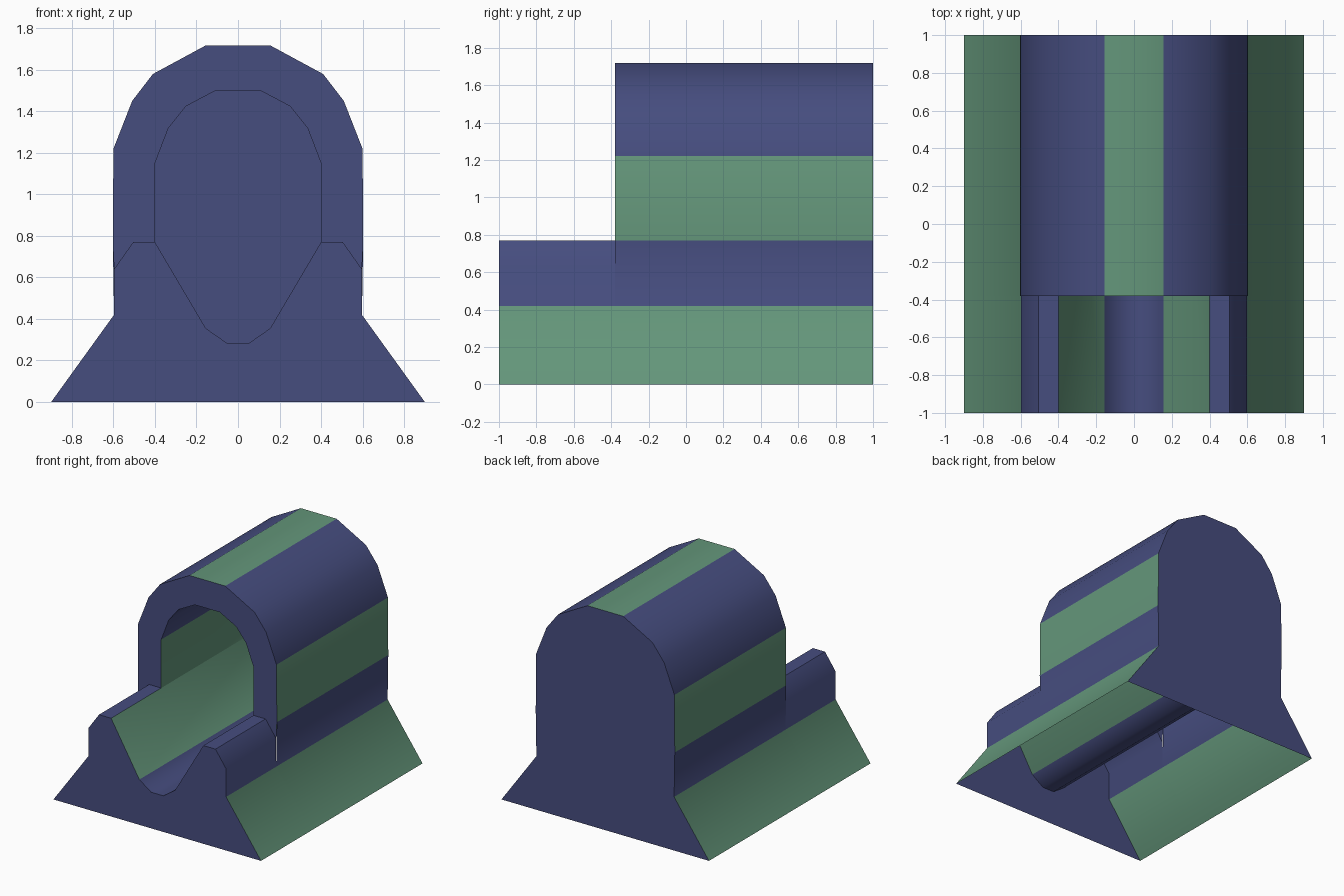
import bpy, bmesh, math

if "Cube" in bpy.data.objects:
    bpy.data.objects.remove(bpy.data.objects["Cube"])

FRONT, STEP, BACK = -1.0, -0.38, 1.0
BLUE, GREEN = 0, 1


def material(name, rgb):
    m = bpy.data.materials.new(name)
    m.diffuse_color = (*rgb, 1.0)
    m.use_nodes = True
    m.node_tree.nodes["Principled BSDF"].inputs["Base Color"].default_value = m.diffuse_color
    return m


MATS = [material("slate_blue", (0.061, 0.074, 0.212)),
        material("sage_green", (0.127, 0.305, 0.195))]


def mirror(pts):
    """Left-hand copy of a right-hand profile, in reverse order."""
    return [(-x, z) for x, z in reversed(pts)]


def strip(bm, pts, colours, y0, y1, flip=False):
    """Sweep an open profile along y, one colour for each segment."""
    rows = [[bm.verts.new((x, y, z)) for x, z in pts] for y in (y0, y1)]
    for i, colour in enumerate(colours):
        quad = [rows[0][i], rows[1][i], rows[1][i + 1], rows[0][i + 1]]
        bm.faces.new(quad[::-1] if flip else quad).material_index = colour


def cap(bm, pts, y, flip=False):
    """Flat end wall."""
    vs = [bm.verts.new((x, y, z)) for x, z in pts]
    bm.faces.new(vs[::-1] if flip else vs).material_index = BLUE


def finish(bm, name):
    bmesh.ops.remove_doubles(bm, verts=bm.verts, dist=0.0005)
    mesh = bpy.data.meshes.new(name)
    bm.to_mesh(mesh)
    bm.free()
    for m in MATS:
        mesh.materials.append(m)
    ob = bpy.data.objects.new(name, mesh)
    bpy.context.collection.objects.link(ob)
    bpy.ops.object.select_all(action='DESELECT')
    ob.select_set(True)
    bpy.context.view_layer.objects.active = ob
    bpy.ops.object.shade_smooth_by_angle(angle=math.radians(40))


# Right-hand half profiles (x, z)
hood = [(0.9, 0), (0.597, 0.42), (0.603, 0.77), (0.6, 1.22),
        (0.51, 1.45), (0.41, 1.58), (0.155, 1.718)]
cradle = [(0.9, 0), (0.597, 0.42), (0.597, 0.64), (0.505, 0.77), (0.4, 0.77)]
trough = [(0.4, 0.77), (0.155, 0.355), (0.052, 0.283)]
arch = [(0.4, 0.77), (0.4, 1.15), (0.335, 1.32), (0.25, 1.425), (0.108, 1.5)]

# Rear hood: outer walls, closed back, ring-shaped front wall, open underside
bm = bmesh.new()
half = [GREEN, BLUE, GREEN, BLUE, BLUE, BLUE]
outer = hood + mirror(hood)
strip(bm, outer, half + [GREEN] + half[::-1], STEP, BACK)
cap(bm, outer, BACK, flip=True)
ring_side = cradle[2:]
ring = (hood[2:] + mirror(hood[2:]) + mirror(ring_side)[::-1][::-1][-1:]
        + [(-x, z) for x, z in ring_side[1:]]
        + mirror(arch[1:])[::-1] + arch[1:][::-1]
        + ring_side[1:][::-1] + ring_side[:1])
cap(bm, ring, STEP)
finish(bm, "rear_hood")

# Front cradle: stepped side walls and front wall cut by the trough
bm = bmesh.new()
colours = [GREEN, BLUE, BLUE, BLUE]
strip(bm, cradle, colours, FRONT, STEP)
strip(bm, mirror(cradle), colours[::-1], FRONT, STEP)
cap(bm, cradle + trough[1:] + mirror(trough)[:-1] + mirror(cradle), FRONT)
finish(bm, "front_cradle")

# Tunnel lining: trough along the whole length, arch under the hood
bm = bmesh.new()
strip(bm, trough + mirror(trough), [GREEN, BLUE, BLUE, BLUE, GREEN], FRONT, BACK)
half = [GREEN, BLUE, BLUE, BLUE]
strip(bm, arch + mirror(arch), half + [BLUE] + half[::-1], STEP, BACK, flip=True)
finish(bm, "tunnel_lining")
